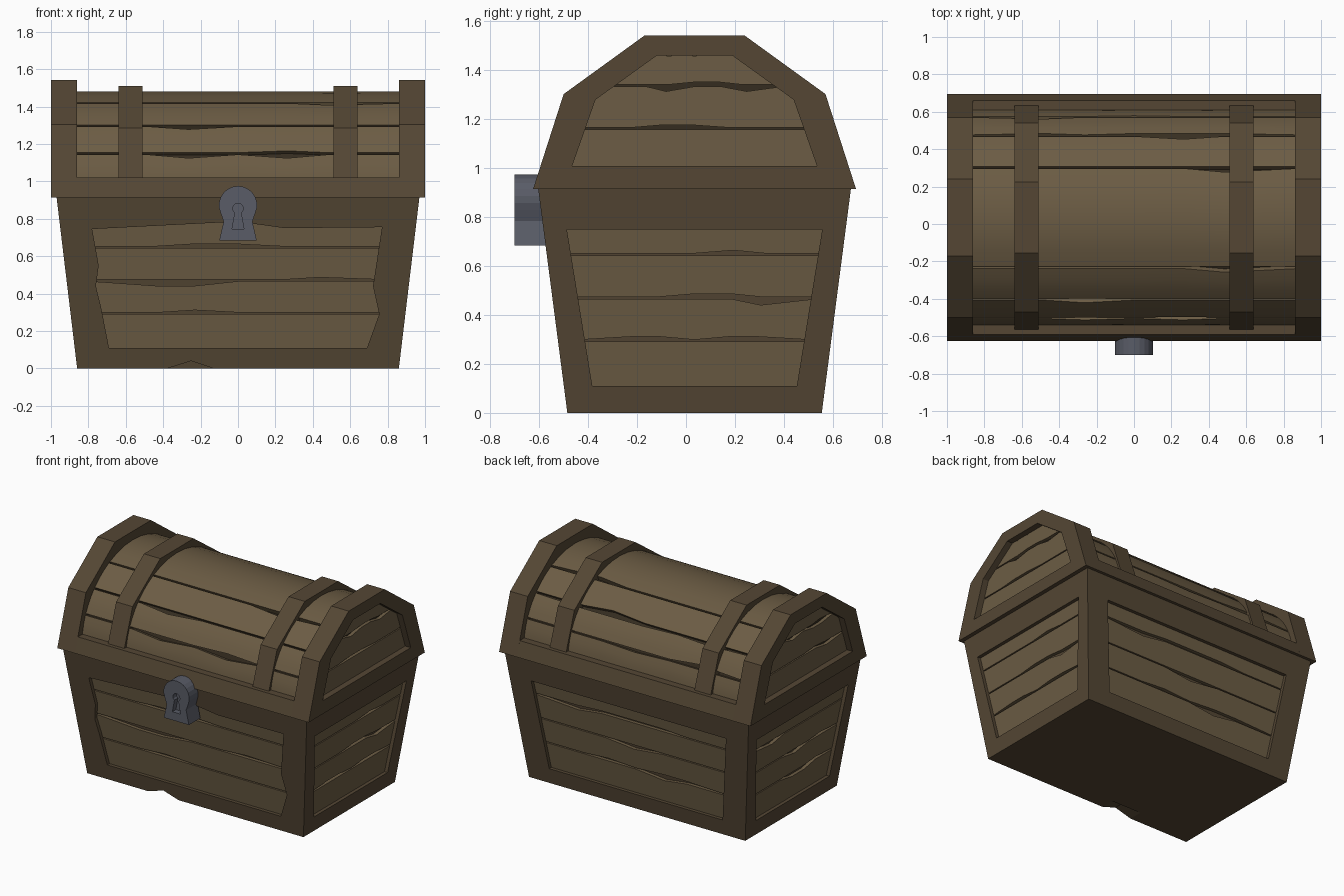
import bpy, bmesh, random
from math import sin, cos, radians, pi

if "Cube" in bpy.data.objects:
    bpy.data.objects.remove(bpy.data.objects["Cube"])

random.seed(4)
C = 0.035  # depth centre of the chest


def material(name, rgb):
    m = bpy.data.materials.new(name)
    m.diffuse_color = (*rgb, 1)
    m.use_nodes = True
    m.node_tree.nodes["Principled BSDF"].inputs["Base Color"].default_value = m.diffuse_color
    return m


FRAME = material("frame_wood", (0.089, 0.062, 0.034))
PLANK = material("plank_wood", (0.150, 0.108, 0.058))
DARK = material("gap_wood", (0.035, 0.025, 0.014))
IRON = material("iron", (0.100, 0.107, 0.135))


def finish(name, bm, mat):
    bmesh.ops.recalc_face_normals(bm, faces=bm.faces)
    me = bpy.data.meshes.new(name)
    bm.to_mesh(me)
    bm.free()
    me.materials.append(mat)
    ob = bpy.data.objects.new(name, me)
    bpy.context.collection.objects.link(ob)
    return ob


def loft(name, a, b, mat):
    """Closed solid between two matching loops."""
    bm = bmesh.new()
    va, vb = [bm.verts.new(p) for p in a], [bm.verts.new(p) for p in b]
    bm.faces.new(va)
    bm.faces.new(vb)
    for i in range(len(a)):
        j = (i + 1) % len(a)
        bm.faces.new((va[i], va[j], vb[j], vb[i]))
    return finish(name, bm, mat)


def prism_x(name, yz, x0, x1, mat):
    return loft(name, [(x0, y, z) for y, z in yz], [(x1, y, z) for y, z in yz], mat)


def cut(ob, cutter):
    m = ob.modifiers.new("cut", 'BOOLEAN')
    m.operation, m.solver, m.object = 'DIFFERENCE', 'EXACT', cutter
    bpy.context.view_layer.objects.active = ob
    bpy.ops.object.modifier_apply(modifier=m.name)
    bpy.data.objects.remove(cutter)


def plank(name, place, half, v0, v1, d0, d1, nv=1, worn=0.03, low=0.0, high=0.0):
    """Board from v0 to v1 with worn long edges; place(u, v, depth) puts it in space."""
    stations = [-1, -0.55, -0.3, 0.0, 0.3, 0.55, 1]
    lo = [v0 + low + (random.choice((0, 0, worn * 0.5)) if 0 < i < 6 else 0) for i in range(7)]
    hi = [v1 - high - (random.choice((0, 0, worn)) if 0 < i < 6 else 0) for i in range(7)]
    bm = bmesh.new()
    grids = []
    for d in (d0, d1):
        g = []
        for s, l, h in zip(stations, lo, hi):
            vs = [l + (h - l) * k / nv for k in range(nv + 1)]
            g.append([bm.verts.new(place(s * half(v), v, d)) for v in vs])
        grids.append(g)
    f, b = grids
    for g in grids:
        for i in range(6):
            for k in range(nv):
                bm.faces.new((g[i][k], g[i + 1][k], g[i + 1][k + 1], g[i][k + 1]))
    for i in range(6):
        for k in (0, nv):
            bm.faces.new((f[i][k], f[i + 1][k], b[i + 1][k], b[i][k]))
    for k in range(nv):
        for i in (0, 6):
            bm.faces.new((f[i][k], f[i][k + 1], b[i][k + 1], b[i][k]))
    return finish(name, bm, PLANK)


# Tapered body
def rect(hx, hy, z):
    return [(-hx, C - hy, z), (hx, C - hy, z), (hx, C + hy, z), (-hx, C + hy, z)]


body = loft("body_frame", rect(0.86, 0.52, 0), rect(0.97, 0.639, 0.915), FRAME)


# Points on the sloping walls, depth measured inwards
def long_wall(sign):
    return lambda u, z, d: (u, C + sign * (0.52 + 0.13 * z - d), z)


def end_wall(sign):
    return lambda u, z, d: (sign * (0.86 + 0.12 * z - d), C + u, z)


def recess(place, outline, depth):
    cut(body, loft("recess_cutter", [place(u, z, -0.08) for u, z in outline],
                   [place(u, z, depth) for u, z in outline], DARK))


front_hole = [(-0.69, 0.11), (0.69, 0.11), (0.755, 0.29), (0.722, 0.44), (0.77, 0.755),
              (0.25, 0.75), (0.0, 0.785), (-0.78, 0.745), (-0.745, 0.55), (-0.76, 0.44), (-0.733, 0.33)]
back_hole = [(-0.69, 0.11), (0.69, 0.11), (0.775, 0.75), (-0.775, 0.75)]
end_hole = [(-0.418, 0.11), (0.418, 0.11), (0.522, 0.75), (-0.522, 0.75)]

# Recessed panels and their boards on all four walls
walls = [("front", long_wall(-1), front_hole, lambda z: 0.725 + 0.133 * z),
         ("back", long_wall(1), back_hole, lambda z: 0.70 + 0.133 * z),
         ("right", end_wall(1), end_hole, lambda z: 0.42 + 0.163 * z),
         ("left", end_wall(-1), end_hole, lambda z: 0.42 + 0.163 * z)]
rows = [0.09, 0.295, 0.47, 0.648, 0.80]
for side, place, hole, half in walls:
    recess(place, hole, 0.05)
    for i in range(4):
        plank(f"{side}_board_{i + 1}", place, half, rows[i], rows[i + 1], 0.025, 0.06,
              worn=0.025, low=0.004, high=0.004)

# Chip in the front bottom edge
recess(long_wall(-1), [(-0.38, -0.001), (-0.25, 0.04), (-0.13, -0.001)], 0.1)


# Lid dome: elliptical section, boards between seam angles
def dome(u, a, d):
    t = radians(a)
    return (u, C - (0.58 - d) * cos(t), 0.95 + (0.53 - d) * sin(t))


seams = [3, 22, 41, 62.5, 117.5, 139, 158, 177]
for i in range(7):
    ob = plank(f"lid_board_{i + 1}", dome, lambda v: 0.88, seams[i], seams[i + 1], 0.0, 0.05,
               nv=6 if i == 3 else 3, worn=2.2, low=0.6, high=0.6)
    bpy.ops.object.select_all(action='DESELECT')
    ob.select_set(True)
    bpy.context.view_layer.objects.active = ob
    bpy.ops.object.shade_smooth_by_angle(angle=radians(25))

core = [dome(0, a, 0.035)[1:] for a in range(0, 181, 12)]
core = [(core[0][0], 0.915)] + core + [(core[-1][0], 0.915)]
prism_x("lid_core", core, -0.93, 0.93, DARK)


# Six-sided arches: half widths and heights from the base up
def arch(pts):
    return [(C - w, z) for w, z in pts] + [(C + w, z) for w, z in reversed(pts)]


rim = arch([(0.66, 0.915), (0.535, 1.303), (0.205, 1.542)])
opening = arch([(0.50, 1.01), (0.405, 1.28), (0.155, 1.46)])
strap = arch([(0.612, 0.98), (0.505, 1.285), (0.19, 1.51)])


def lid_half(z):
    if z < 1.28:
        return 0.53 - (z - 1.01) * 0.352
    return 0.435 - (z - 1.28) * 1.39


for side, s in (("right", 1), ("left", -1)):
    # End rim with its open panel and boards
    r = prism_x(f"lid_rim_{side}", rim, s * 0.86, s * 1.0, FRAME)
    cut(r, prism_x("opening_cutter", opening, s * 0.8, s * 1.1, FRAME))
    for i, (z0, z1) in enumerate([(0.99, 1.162), (1.162, 1.338), (1.338, 1.48)]):
        plank(f"lid_end_board_{side}_{i + 1}", lambda u, z, d: (s * (1 - d), C + u, z), lid_half,
              z0, z1, 0.045, 0.085, nv=3, worn=0.02, low=0.004, high=0.004)
    # Strap over the lid
    prism_x(f"lid_strap_{side}", strap, s * 0.51, s * 0.64, FRAME)

# Bottom rails of the lid, front and back
for side, s in (("front", -1), ("back", 1)):
    prism_x(f"lid_rail_{side}", [(C + s * w, z) for w, z in
            ((0.66, 0.915), (0.626, 1.02), (0.54, 1.02), (0.54, 0.915))], -0.865, 0.865, FRAME)


# Lock plate with keyhole
def prism_y(name, xz, y0, y1, mat):
    return loft(name, [(x, y0, z) for x, z in xz], [(x, y1, z) for x, z in xz], mat)


def arc(cz, r, a0, a1, n):
    return [(r * cos(radians(a0 + (a1 - a0) * i / n)), cz + r * sin(radians(a0 + (a1 - a0) * i / n)))
            for i in range(n + 1)]


plate = arc(0.873, 0.102, -25, 205, 14) + [(-0.077, 0.785), (-0.1, 0.685), (0.1, 0.685), (0.077, 0.785)]
lock = prism_y("lock", plate, -0.70, -0.57, IRON)
keyhole = arc(0.855, 0.028, -55, 235, 10) + [(-0.032, 0.745), (0.032, 0.745)]
cut(lock, prism_y("keyhole_cutter", keyhole, -0.75, -0.66, IRON))
